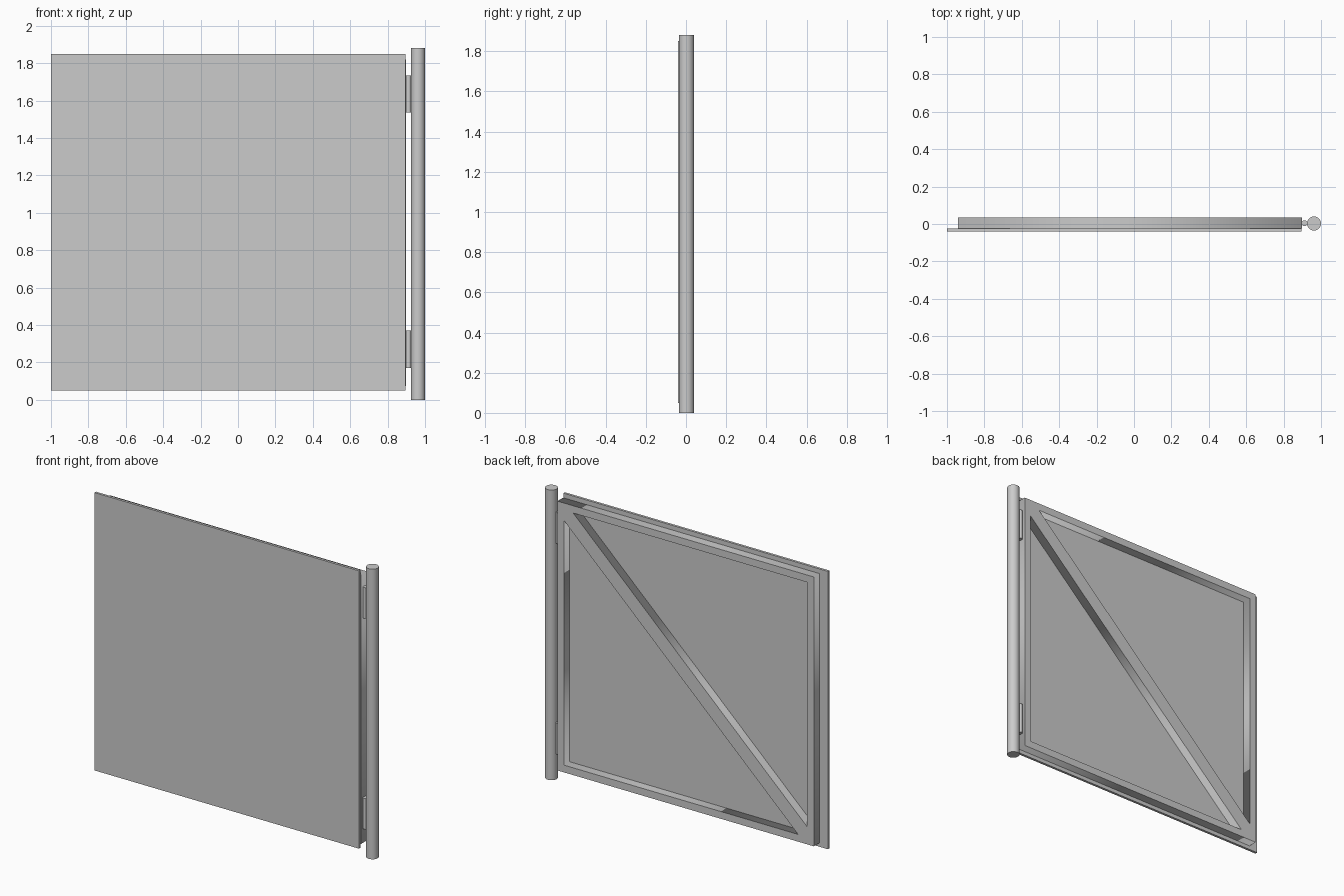
import bpy

if "Cube" in bpy.data.objects:
    bpy.data.objects.remove(bpy.data.objects["Cube"])


def box(name, lo, hi):
    centre = [(a + b) / 2 for a, b in zip(lo, hi)]
    bpy.ops.mesh.primitive_cube_add(size=1, location=centre)
    ob = bpy.context.object
    ob.name = name
    ob.scale = [b - a for a, b in zip(lo, hi)]
    bpy.ops.object.transform_apply(location=False, rotation=False, scale=True)
    return ob


def rod(name, x, y, z0, z1, radius, sides):
    bpy.ops.mesh.primitive_cylinder_add(vertices=sides, radius=radius, depth=z1 - z0,
                                        location=(x, y, (z0 + z1) / 2))
    ob = bpy.context.object
    ob.name = name
    bpy.ops.object.shade_smooth_by_angle()
    return ob


def plate(name, outlines, y0, y1):
    """Flat x-z outlines (first is the outside, others are holes) given depth in y."""
    curve = bpy.data.curves.new(name, 'CURVE')
    curve.dimensions = '2D'
    curve.fill_mode = 'BOTH'
    curve.extrude = (y1 - y0) / 2
    for pts in outlines:
        s = curve.splines.new('POLY')
        s.points.add(len(pts) - 1)
        for p, (x, z) in zip(s.points, pts):
            p.co = (x, z, 0, 1)
        s.use_cyclic_u = True
    ob = bpy.data.objects.new(name, curve)
    bpy.context.collection.objects.link(ob)
    ob.location.y = (y0 + y1) / 2
    ob.rotation_euler.x = 1.5707963
    bpy.ops.object.select_all(action='DESELECT')
    ob.select_set(True)
    bpy.context.view_layer.objects.active = ob
    bpy.ops.object.convert(target='MESH')
    return ob


# Cladding sheet on the front
box("front_panel", (-1.0, -0.04, 0.05), (0.895, -0.024, 1.85))

# Square frame with a diagonal brace, cut out as two triangular openings
x0, x1, z0, z1 = -0.94, 0.898, 0.075, 1.82
w, b = 0.047, 0.066            # bar width, brace offset from each inner corner
l, r, d, u = x0 + w, x1 - w, z0 + w, z1 - w
plate("braced_frame", [
    [(x0, z0), (x1, z0), (x1, z1), (x0, z1)],
    [(l, u), (r - b, u), (l, d + b)],
    [(r, d), (r, u - b), (l + b, d)],
], -0.024, 0.034)

# Round gate post
rod("post", 0.9625, 0.0025, 0.0, 1.88, 0.0375, 48)

# Two hinge barrels between frame and post
for name, h in (("lower_hinge", 0.17), ("upper_hinge", 1.535)):
    rod(name, 0.911, 0.004, h, h + 0.2, 0.0155, 24)
